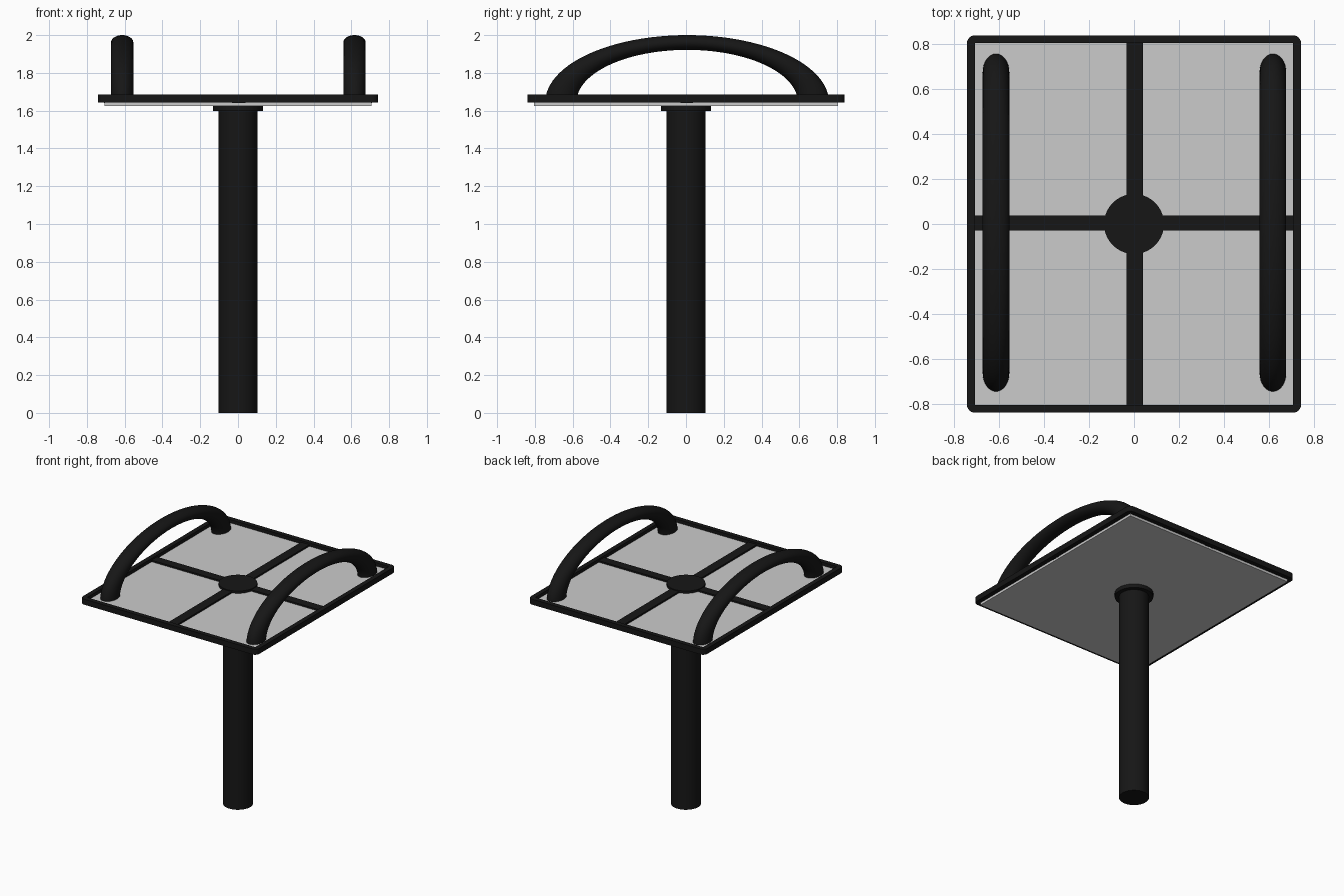
import bpy, bmesh
from math import pi, cos, sin, radians

if "Cube" in bpy.data.objects:
    bpy.data.objects.remove(bpy.data.objects["Cube"])

black = bpy.data.materials.new("black_finish")
black.diffuse_color = (0.008, 0.008, 0.008, 1)
black.use_nodes = True
black.node_tree.nodes["Principled BSDF"].inputs["Base Color"].default_value = black.diffuse_color


def finish(ob, name, mat=black, smooth=True):
    ob.name = name
    if mat:
        ob.data.materials.clear()
        ob.data.materials.append(mat)
    if smooth:
        bpy.ops.object.shade_smooth_by_angle(angle=radians(35))
    return ob


def box(name, x, y, hx, hy, z0, z1, mat=black):
    bpy.ops.mesh.primitive_cube_add(size=1, location=(x, y, (z0 + z1) / 2))
    ob = bpy.context.object
    ob.scale = (2 * hx, 2 * hy, z1 - z0)
    bpy.ops.object.transform_apply(location=False, rotation=False, scale=True)
    return finish(ob, name, mat, smooth=False)


def cylinder(name, r, z0, z1):
    bpy.ops.mesh.primitive_cylinder_add(vertices=64, radius=r, depth=z1 - z0,
                                        location=(0, 0, (z0 + z1) / 2))
    return finish(bpy.context.object, name)


def rounded_rect(hx, hy, r, n=6):
    pts = []
    for k, (sx, sy) in enumerate([(1, 1), (-1, 1), (-1, -1), (1, -1)]):
        for i in range(n + 1):
            a = (k + i / n) * pi / 2
            pts.append((sx * (hx - r) + r * cos(a), sy * (hy - r) + r * sin(a)))
    return pts


# Post and the hub that clamps the tray
cylinder("post", 0.103, 0, 1.60)
cylinder("hub", 0.133, 1.597, 1.678)

# Tray panel and cross bars
box("panel", 0, 0, 0.708, 0.804, 1.625, 1.66, None)
box("long_bar", 0.003, 0, 0.036, 0.806, 1.64, 1.672)
box("cross_bar", 0, 0.005, 0.71, 0.033, 1.64, 1.672)

# Raised rim with rounded outer corners
curve = bpy.data.curves.new("rim", 'CURVE')
curve.dimensions = '2D'
curve.fill_mode = 'BOTH'
curve.extrude = 0.021
inner = [(0.707, 0.803), (-0.707, 0.803), (-0.707, -0.803), (0.707, -0.803)]
for pts in (rounded_rect(0.742, 0.838, 0.035), inner):
    s = curve.splines.new('POLY')
    s.points.add(len(pts) - 1)
    for p, (x, y) in zip(s.points, pts):
        p.co = (x, y, 0, 1)
    s.use_cyclic_u = True
rim = bpy.data.objects.new("rim", curve)
rim.location.z = 1.664
bpy.context.collection.objects.link(rim)
bpy.ops.object.select_all(action='DESELECT')
rim.select_set(True)
bpy.context.view_layer.objects.active = rim
bpy.ops.object.convert(target='MESH')
finish(bpy.context.object, "rim")

# Arched handles: squashed half rings
BASE, TUBE, RING = 1.645, 0.0825, 0.6685
for name, x in (("left_handle", -0.613), ("right_handle", 0.617)):
    bpy.ops.mesh.primitive_torus_add(major_radius=RING, minor_radius=TUBE,
                                     major_segments=96, minor_segments=32,
                                     location=(x, 0.006, BASE),
                                     rotation=(0, pi / 2, 0))
    ob = bpy.context.object
    ob.scale = ((2.0 - BASE) / (RING + TUBE), 1, 0.059 / TUBE)
    bpy.ops.object.transform_apply(location=False, rotation=True, scale=True)
    bm = bmesh.new()
    bm.from_mesh(ob.data)
    bmesh.ops.bisect_plane(bm, geom=bm.verts[:] + bm.edges[:] + bm.faces[:],
                           dist=1e-5, plane_co=(0, 0, 0), plane_no=(0, 0, 1),
                           clear_inner=True)
    bmesh.ops.holes_fill(bm, edges=[e for e in bm.edges if e.is_boundary])
    bmesh.ops.recalc_face_normals(bm, faces=bm.faces[:])
    bm.to_mesh(ob.data)
    bm.free()
    finish(ob, name)
